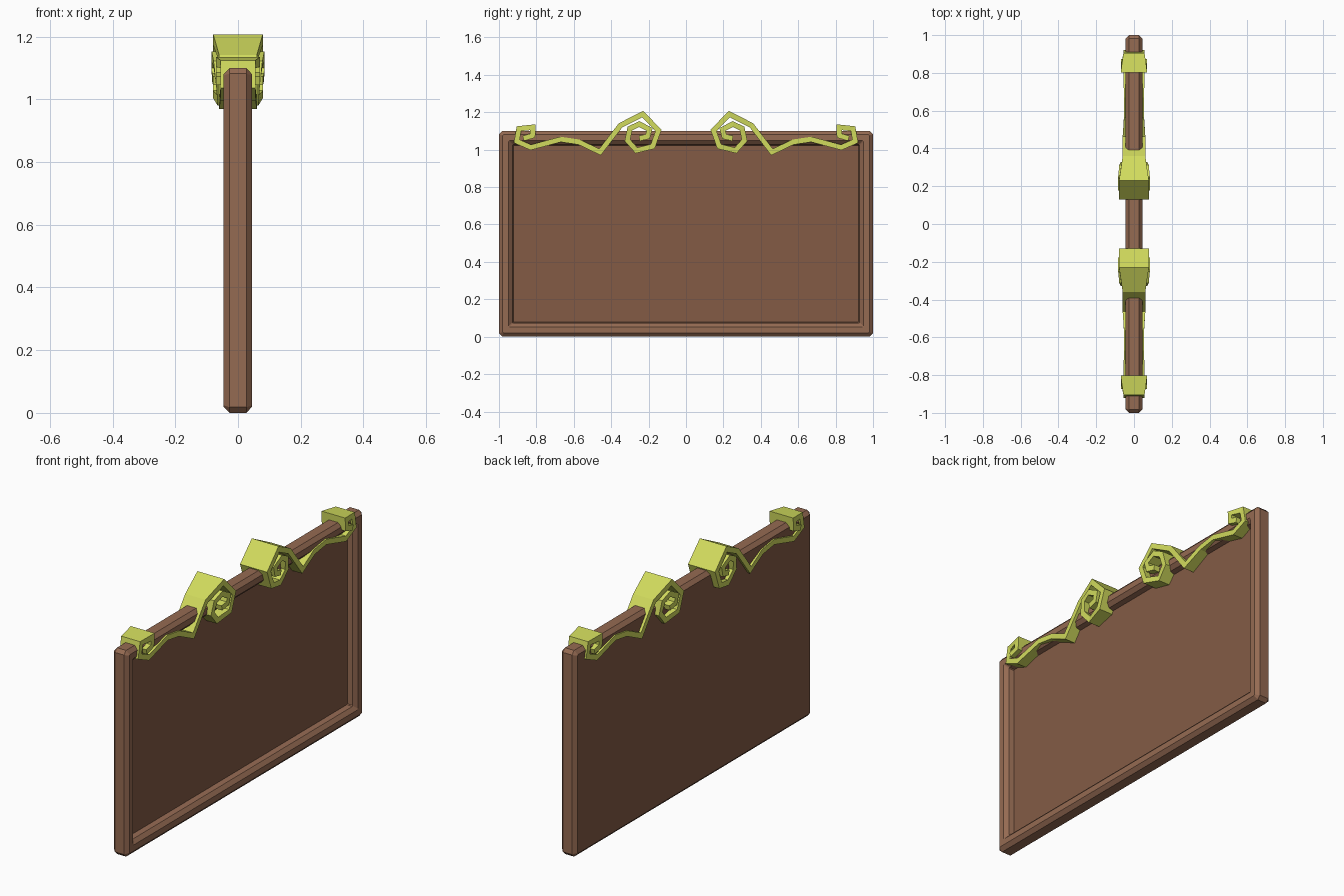
import bpy, bmesh
from mathutils import Vector

if "Cube" in bpy.data.objects:
    bpy.data.objects.remove(bpy.data.objects["Cube"])


def material(name, rgb):
    m = bpy.data.materials.new(name)
    m.diffuse_color = (*rgb, 1)
    m.use_nodes = True
    m.node_tree.nodes["Principled BSDF"].inputs["Base Color"].default_value = m.diffuse_color
    return m


def make_object(name, bm, mats):
    bmesh.ops.recalc_face_normals(bm, faces=bm.faces)
    me = bpy.data.meshes.new(name)
    bm.to_mesh(me)
    bm.free()
    for m in mats:
        me.materials.append(m)
    ob = bpy.data.objects.new(name, me)
    bpy.context.collection.objects.link(ob)
    return ob


def loft(bm, rings):
    """Skin closed rings of points and cap both ends."""
    vs = [[bm.verts.new(p) for p in r] for r in rings]
    n = len(vs[0])
    for a, b in zip(vs, vs[1:]):
        for i in range(n):
            j = (i + 1) % n
            bm.faces.new((a[i], a[j], b[j], b[i]))
    return [bm.faces.new(vs[0]), bm.faces.new(vs[-1])]


wood = material("frame_wood", (0.30, 0.145, 0.085))
dark_wood = material("panel_wood", (0.23, 0.105, 0.06))
vine_green = material("vine_green", (0.64, 0.71, 0.11))


# Board: flat back, chamfered rim, recessed front panel
def rim(inset, x, c):
    y, lo, hi = 1 - inset, inset, 1.1 - inset
    return [(x, -y + c, lo), (x, y - c, lo), (x, y, lo + c), (x, y, hi - c),
            (x, y - c, hi), (x, -y + c, hi), (x, -y, hi - c), (x, -y, lo + c)]


profile = [(0.02, -0.046, 0.004), (0, -0.027, 0.018), (0, 0.027, 0.018),
           (0.02, 0.045, 0.004), (0.052, 0.045, 0.004),
           (0.072, 0.027, 0.004), (0.078, 0.0, 0.004)]
bm = bmesh.new()
for cap in loft(bm, [rim(*p) for p in profile]):
    cap.material_index = 1
make_object("framed_board", bm, [wood, dark_wood])

# Vine: ribbon path of (y, z, half width in x), outer curl to inner spiral
path = [(0.87, 1.06, 0.07), (0.82, 1.075, 0.07), (0.818, 1.12, 0.07),
        (0.893, 1.112, 0.056), (0.905, 1.045, 0.055), (0.83, 1.012, 0.057),
        (0.67, 1.055, 0.053), (0.57, 1.04, 0.053), (0.46, 0.987, 0.06),
        (0.35, 1.13, 0.06), (0.232, 1.19, 0.079), (0.147, 1.103, 0.08),
        (0.178, 1.017, 0.08), (0.265, 0.996, 0.065), (0.313, 1.05, 0.07),
        (0.30, 1.113, 0.078), (0.25, 1.137, 0.084), (0.195, 1.108, 0.085),
        (0.205, 1.07, 0.083), (0.25, 1.06, 0.08)]
pts = [Vector((y, z)) for y, z, _ in path]
half = 0.014
rings = []
for i, (p, (_, _, w)) in enumerate(zip(pts, path)):
    before = (p - pts[i - 1]).normalized() if i else (pts[1] - p).normalized()
    after = (pts[i + 1] - p).normalized() if i < len(pts) - 1 else before
    t = (before + after).normalized()
    off = Vector((-t.y, t.x)) * half / max(t.dot(after), 0.6)
    a, b = p + off, p - off
    rings.append([(-w, a.x, a.y), (w, a.x, a.y), (w, b.x, b.y), (-w, b.x, b.y)])
bm = bmesh.new()
loft(bm, rings)
vine = make_object("curling_vines", bm, [vine_green])
mirror = vine.modifiers.new("mirror", 'MIRROR')
mirror.use_axis = (False, True, False)
mirror.use_mirror_merge = False
